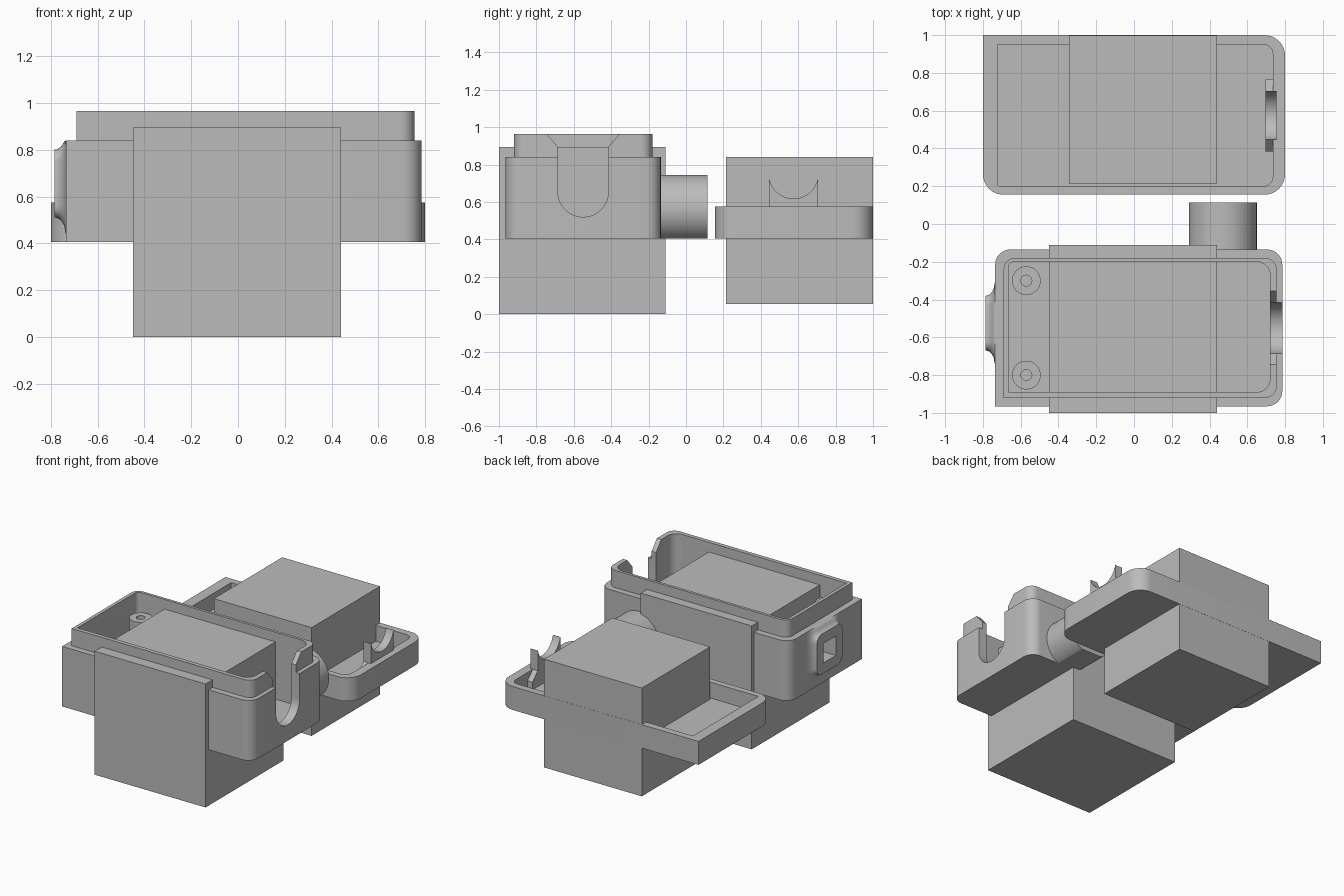
import bpy, bmesh, math
from mathutils import Vector

old = bpy.data.objects.get("Cube")
if old:
    bpy.data.objects.remove(old, do_unlink=True)

grey = bpy.data.materials.new("plain grey")
grey.use_nodes = True
grey.diffuse_color = (0.5, 0.5, 0.5, 1)
grey.node_tree.nodes["Principled BSDF"].inputs["Base Color"].default_value = (0.5, 0.5, 0.5, 1)


def finish(name, bm):
    bmesh.ops.recalc_face_normals(bm, faces=bm.faces)
    mesh = bpy.data.meshes.new(name)
    bm.to_mesh(mesh)
    bm.free()
    ob = bpy.data.objects.new(name, mesh)
    bpy.context.collection.objects.link(ob)
    mesh.materials.append(grey)
    return ob


def loft(name, rings):
    """Skin a stack of equal rings and cap both ends."""
    bm = bmesh.new()
    loops = [[bm.verts.new(p) for p in ring] for ring in rings]
    n = len(loops[0])
    for a, b in zip(loops, loops[1:]):
        for i in range(n):
            j = (i + 1) % n
            bm.faces.new((a[i], a[j], b[j], b[i]))
    bm.faces.new(loops[0])
    bm.faces.new(loops[-1])
    return finish(name, bm)


def place(axis, p, t):
    return {"x": (t, p[0], p[1]), "y": (p[0], t, p[1]), "z": (p[0], p[1], t)}[axis]


def prism(name, pts, axis, lo, hi):
    return loft(name, [[place(axis, p, t) for p in pts] for t in (lo, hi)])


def arc(cx, cy, r, start, end, steps=10):
    angles = [math.radians(start + (end - start) * i / steps) for i in range(steps + 1)]
    return [(cx + r * math.cos(a), cy + r * math.sin(a)) for a in angles]


def rounded(x0, x1, y0, y1, radii):
    """Rectangle with its own radius per corner, counter-clockwise from low x, low y."""
    pts = []
    corners = [(x0, y0, 1, 1), (x1, y0, -1, 1), (x1, y1, -1, -1), (x0, y1, 1, -1)]
    for k, ((x, y, sx, sy), r) in enumerate(zip(corners, radii)):
        if r:
            pts += arc(x + sx * r, y + sy * r, r, 180 + 90 * k, 270 + 90 * k, 8)
        else:
            pts.append((x, y))
    return pts


def box(name, x0, x1, y0, y1, z0, z1):
    return prism(name, rounded(x0, x1, y0, y1, [0] * 4), "z", z0, z1)


def combine(ob, other, operation):
    mod = ob.modifiers.new(operation.lower(), "BOOLEAN")
    mod.operation, mod.object, mod.solver = operation, other, "EXACT"
    bpy.context.view_layer.objects.active = ob
    bpy.ops.object.modifier_apply(modifier=mod.name)
    bpy.data.objects.remove(other, do_unlink=True)


def smooth(ob):
    bpy.ops.object.select_all(action="DESELECT")
    ob.select_set(True)
    bpy.context.view_layer.objects.active = ob
    bpy.ops.object.shade_smooth_by_angle(angle=math.radians(30))


MID_Y, MID_Z = -0.55, 0.655

# Case with a stepped lip
case = prism("case", rounded(-0.735, 0.785, -0.965, -0.135, (0, 0.08, 0.08, 0.08)), "z", 0.405, 0.84)
lip = prism("lip", rounded(-0.69, 0.755, -0.92, -0.18, (0, 0.06, 0.06, 0.06)), "z", 0.6, 0.965)
combine(case, lip, "UNION")

# Flared boss around the port on the right wall
rings = []
for i in range(7):
    t = i / 6
    half = 0.145 + 0.08 * (1 - math.sqrt(1 - (1 - t) ** 2)) if i else 0.225
    ring = rounded(-0.525 - half, -0.525 + half, MID_Z - half, MID_Z + half, [0.05 + half - 0.145] * 4)
    rings.append([(-0.735 - 0.05 * t, y, min(z, 0.84)) for y, z in ring])
rings.insert(0, [(-0.71, y, z) for _, y, z in rings[0]])
boss = loft("port_boss", rings)
bm = bmesh.new()
bm.from_mesh(boss.data)
bmesh.ops.remove_doubles(bm, verts=bm.verts, dist=0.00001)
bm.to_mesh(boss.data)
bm.free()
combine(case, boss, "UNION")

# Hollow, port and cable slot
hollow = prism("hollow", rounded(-0.665, 0.72, -0.89, -0.2, (0, 0.07, 0.07, 0.03)), "z", 0.48, 1.1)
combine(case, hollow, "DIFFERENCE")
combine(case, box("port", -0.9, -0.6, -0.595, -0.455, 0.585, 0.725), "DIFFERENCE")
slot = arc(MID_Y, MID_Z, 0.135, 180, 360, 20)
slot += [(MID_Y + 0.135, 0.895), (MID_Y + 0.195, 0.965), (MID_Y + 0.195, 1.1)]
slot += [(MID_Y - 0.195, 1.1), (MID_Y - 0.195, 0.965), (MID_Y - 0.135, 0.895)]
combine(case, prism("slot", slot, "x", 0.65, 0.9), "DIFFERENCE")
smooth(case)

# Screw posts
for label, y in (("front", -0.8), ("back", -0.3)):
    post = prism(label + "_screw_post", arc(-0.57, y, 0.076, 0, 348.75, 31), "z", 0.45, 0.84)
    combine(post, prism("bore", arc(-0.57, y, 0.029, 0, 345, 23), "z", 0.55, 1), "DIFFERENCE")
    smooth(post)

# Solid block through the case, and the round stub behind it
box("case_block", -0.45, 0.44, -1, -0.11, 0, 0.895)
stub = prism("rear_stub", arc(0.47, 0.565, 0.18, 0, 354.375, 63), "y", -0.19, 0.115)
combine(stub, box("trim", 0, 1, -0.5, 0.5, 0.2, 0.405), "DIFFERENCE")
smooth(stub)

# Shallow lid
lid = prism("lid", rounded(-0.8, 0.8, 0.155, 1, (0.11, 0.11, 0.11, 0)), "z", 0.405, 0.575)
tray = prism("tray", rounded(-0.72, 0.735, 0.2, 0.95, (0, 0.05, 0.05, 0)), "z", 0.46, 0.8)
combine(lid, tray, "DIFFERENCE")
smooth(lid)
box("lid_block", -0.345, 0.44, 0.215, 0.999, 0.055, 0.84)

# Lid tongue with a round saddle that closes the cable slot
saddle_y, saddle_z = 0.575, 0.75
profile = arc(saddle_y, saddle_z, 0.132, 193, 347, 20)
for side in (1, -1):
    steps = [(0.13, 0.72), (0.13, 0.575), (0.19, 0.515), (0.19, 0.45)]
    for w, z in steps[::side]:
        profile.append((saddle_y + side * w, z))
smooth(prism("lid_tongue", profile, "x", 0.695, 0.755))
